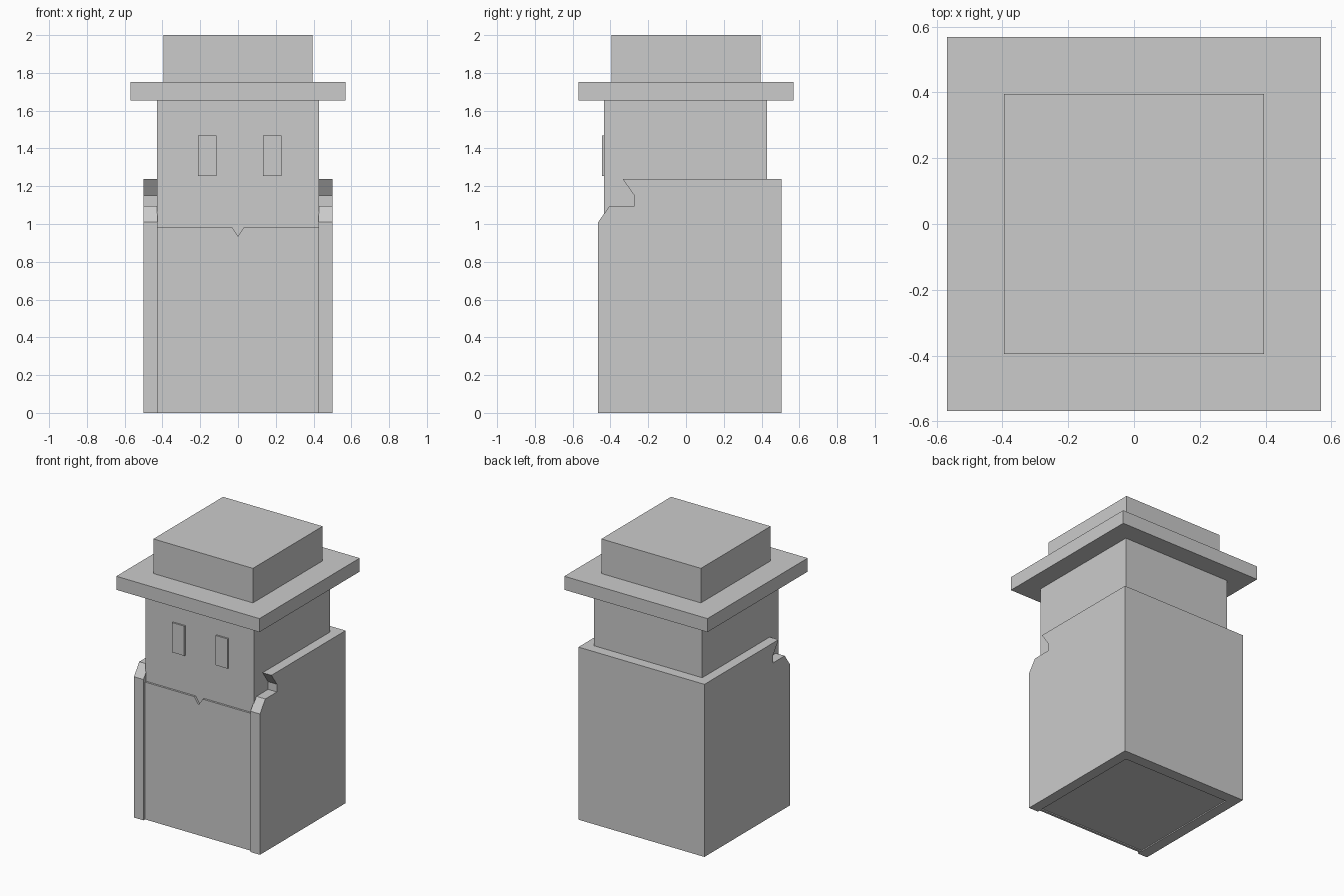
import bpy, bmesh

if "Cube" in bpy.data.objects:
    bpy.data.objects.remove(bpy.data.objects["Cube"])


def prism(name, points, place, start, end):
    """Extrude a 2D outline from start to end; place maps (u, v, depth) to xyz."""
    bm = bmesh.new()
    face = bm.faces.new([bm.verts.new(place(u, v, start)) for u, v in points])
    ext = bmesh.ops.extrude_face_region(bm, geom=[face])
    for v in ext["geom"]:
        if isinstance(v, bmesh.types.BMVert):
            base = place(0, 0, start)
            tip = place(0, 0, end)
            v.co.x += tip[0] - base[0]
            v.co.y += tip[1] - base[1]
            v.co.z += tip[2] - base[2]
    bmesh.ops.recalc_face_normals(bm, faces=bm.faces)
    mesh = bpy.data.meshes.new(name)
    bm.to_mesh(mesh)
    bm.free()
    obj = bpy.data.objects.new(name, mesh)
    bpy.context.collection.objects.link(obj)
    return obj


def box(name, x0, x1, y0, y1, z0, z1):
    outline = [(x0, y0), (x1, y0), (x1, y1), (x0, y1)]
    return prism(name, outline, lambda u, v, d: (u, v, d), z0, z1)


# Head and torso column, bottom slightly recessed inside the coat
box("body", -0.43, 0.43, -0.433, 0.43, 0.008, 1.66)

# Hat
box("hat_brim", -0.568, 0.568, -0.568, 0.568, 1.655, 1.752)
box("hat_crown", -0.395, 0.395, -0.395, 0.395, 1.752, 2.0)

# Eyes
for side, x in (("right", -0.163), ("left", 0.181)):
    box(side + "_eye", x - 0.048, x + 0.048, -0.445, -0.43, 1.255, 1.468)

# Coat: notched collar side profile, hollowed to wrap the sides and back
collar = [(-0.465, 0), (0.505, 0), (0.505, 1.238), (-0.335, 1.238),
          (-0.273, 1.15), (-0.273, 1.095), (-0.405, 1.095), (-0.465, 1.01)]
coat = prism("coat", collar, lambda u, v, d: (d, u, v), -0.5, 0.5)
cutter = box("coat_cutter", -0.425, 0.425, -1, 0.425, -1, 2)
cutter.hide_render = True
cut = coat.modifiers.new("hollow", "BOOLEAN")
cut.operation = "DIFFERENCE"
cut.solver = "EXACT"
cut.object = cutter
bpy.context.view_layer.objects.active = coat
bpy.ops.object.modifier_apply(modifier=cut.name)
bpy.data.objects.remove(cutter)

# Shirt front with small V at the neck
shirt = [(-0.425, 0), (0.425, 0), (0.425, 0.985), (0.033, 0.985),
         (0, 0.935), (-0.033, 0.985), (-0.425, 0.985)]
prism("shirt_front", shirt, lambda u, v, d: (u, d, v), -0.447, -0.43)
